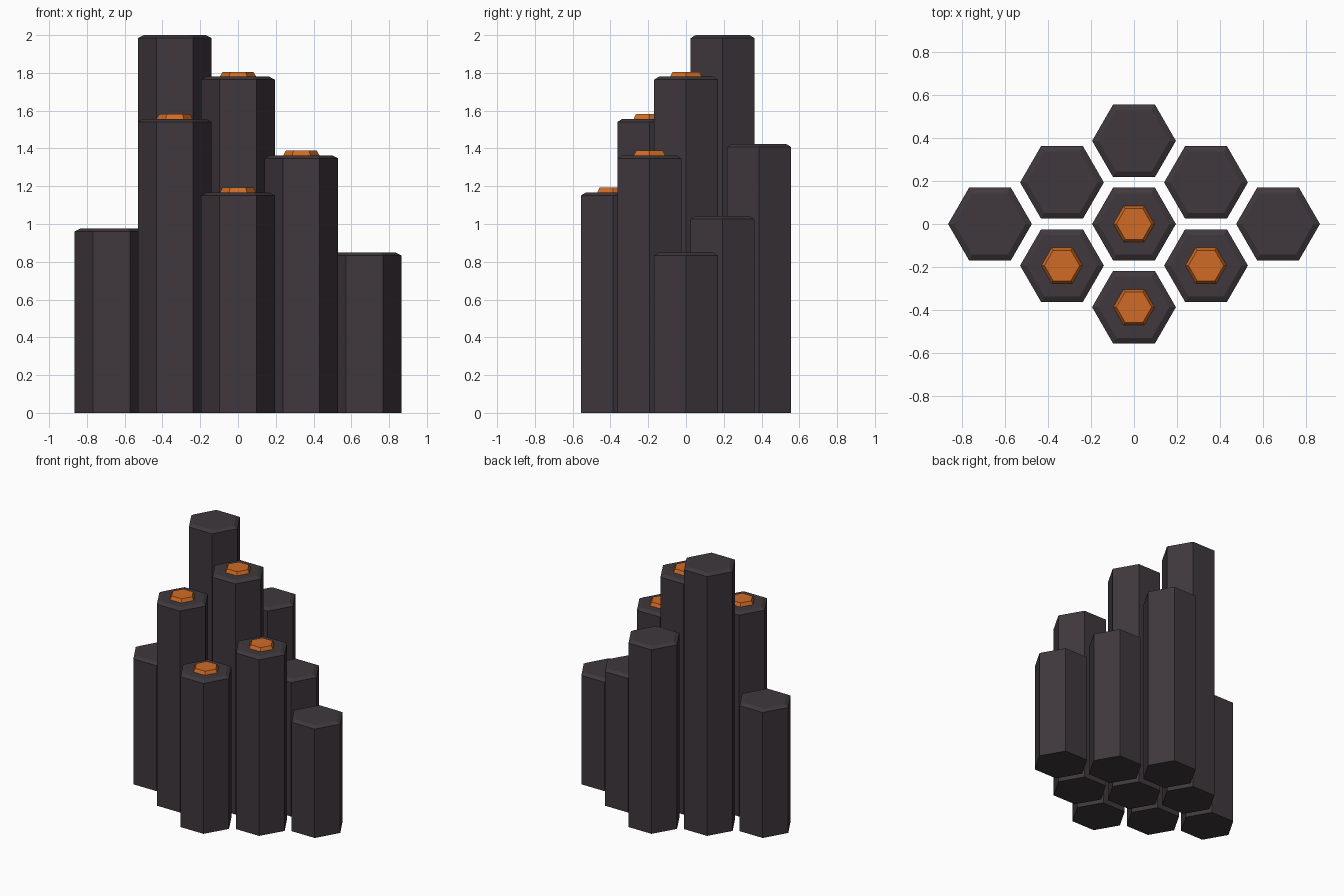
import bpy, bmesh, math

cube = bpy.data.objects.get("Cube")
if cube:
    bpy.data.objects.remove(cube, do_unlink=True)


def make_material(name, color):
    mat = bpy.data.materials.new(name)
    mat.use_nodes = True
    mat.diffuse_color = color
    bsdf = next(n for n in mat.node_tree.nodes if n.type == 'BSDF_PRINCIPLED')
    bsdf.inputs["Base Color"].default_value = color
    bsdf.inputs["Roughness"].default_value = 0.8
    return mat


def hex_prism(name, center, levels, mat):
    """Closed six-sided solid through (radius, height) levels, corners on the x axis."""
    bm = bmesh.new()
    rings = []
    for radius, z in levels:
        rings.append([bm.verts.new((radius * math.cos(math.tau * i / 6),
                                    radius * math.sin(math.tau * i / 6), z))
                      for i in range(6)])
    for low, high in zip(rings, rings[1:]):
        for i in range(6):
            j = (i + 1) % 6
            bm.faces.new((low[i], low[j], high[j], high[i]))
    bm.faces.new(rings[0][::-1])
    bm.faces.new(rings[-1])
    mesh = bpy.data.meshes.new(name)
    bm.to_mesh(mesh)
    bm.free()
    mesh.materials.append(mat)
    obj = bpy.data.objects.new(name, mesh)
    obj.location = center
    bpy.context.collection.objects.link(obj)
    return obj


basalt = make_material("dark basalt", (0.050, 0.039, 0.046, 1))
ember = make_material("ember orange", (0.63, 0.148, 0.018, 1))

SPACING = 0.387
RADIUS = 0.195
TOP_RADIUS = 0.165
CHAMFER = 0.016
STEP_X = SPACING * math.sqrt(3) / 2
STEP_Y = SPACING / 2

# Columns: name, grid column, grid row, height, has ember cap
columns = [
    ("centre", 0, 0, 1.78, True),
    ("back", 0, 2, 1.424, False),
    ("front", 0, -2, 1.167, True),
    ("back_right", -1, 1, 2.0, False),
    ("back_left", 1, 1, 1.042, False),
    ("front_right", -1, -1, 1.557, True),
    ("front_left", 1, -1, 1.363, True),
    ("outer_right", -2, 0, 0.976, False),
    ("outer_left", 2, 0, 0.849, False),
]

for name, col, row, height, glowing in columns:
    x, y = col * STEP_X, row * STEP_Y
    # Stone column with a chamfered top
    hex_prism(name + "_column", (x, y, 0),
              [(RADIUS, 0), (RADIUS, height - CHAMFER), (TOP_RADIUS, height)], basalt)
    # Tapered ember cap
    if glowing:
        hex_prism(name + "_ember_cap", (x, y, height),
                  [(0.096, -0.005), (0.096, 0), (0.082, 0.025)], ember)
